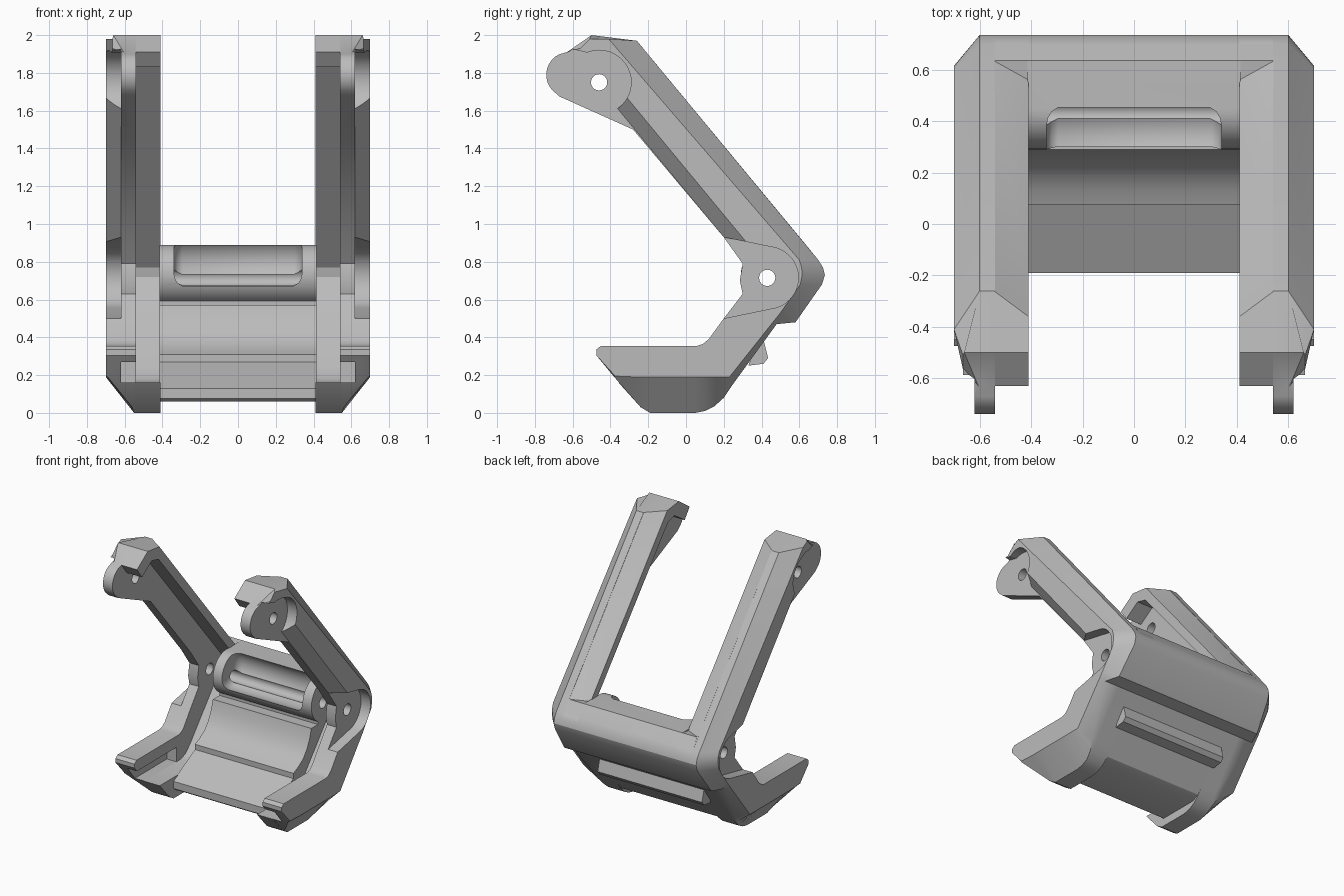
import bpy, bmesh
from math import sin, cos, radians

cube = bpy.data.objects.get("Cube")
if cube:
    bpy.data.objects.remove(cube)

grey = bpy.data.materials.new("matte grey")
grey.use_nodes = True
grey.diffuse_color = (0.5, 0.5, 0.5, 1)
grey.node_tree.nodes["Principled BSDF"].inputs["Base Color"].default_value = (0.5, 0.5, 0.5, 1)

UPPER, LOWER = (-0.46, 1.75), (0.43, 0.715)   # pin centres (y, z)


def loft(name, rings):
    """Closed solid through matching rings of points."""
    bm = bmesh.new()
    loops = [[bm.verts.new(p) for p in ring] for ring in rings]
    for a, b in zip(loops, loops[1:]):
        for i in range(len(a)):
            j = (i + 1) % len(a)
            bm.faces.new((a[i], a[j], b[j], b[i]))
    bm.faces.new(loops[0])
    bm.faces.new(loops[-1][::-1])
    bmesh.ops.recalc_face_normals(bm, faces=bm.faces)
    mesh = bpy.data.meshes.new(name)
    bm.to_mesh(mesh)
    bm.free()
    mesh.materials.append(grey)
    ob = bpy.data.objects.new(name, mesh)
    bpy.context.collection.objects.link(ob)
    return ob


def at_x(profile, x):
    return [(x, y, z) for y, z in profile]


def prism(name, profile, x0, x1):
    return loft(name, [at_x(profile, x0), at_x(profile, x1)])


def arc(centre, r, a0, a1, n=16):
    angles = [radians(a0 + (a1 - a0) * i / n) for i in range(n + 1)]
    return [(centre[0] + r * cos(a), centre[1] + r * sin(a)) for a in angles]


def activate(ob):
    bpy.ops.object.select_all(action='DESELECT')
    ob.select_set(True)
    bpy.context.view_layer.objects.active = ob


def cut(ob, cutter):
    mod = ob.modifiers.new("cut", 'BOOLEAN')
    mod.operation, mod.solver, mod.object = 'DIFFERENCE', 'EXACT', cutter
    activate(ob)
    bpy.ops.object.modifier_apply(modifier=mod.name)
    bpy.data.objects.remove(cutter)


def cut_pin(ob, pin):
    cut(ob, prism("pin_cutter", arc(pin, 0.043, 0, 345, 23), -0.8, 0.8))


def finish(ob, mirrored=False):
    activate(ob)
    bpy.ops.object.shade_smooth_by_angle(angle=radians(28))
    if mirrored:
        mod = ob.modifiers.new("mirror", 'MIRROR')
        mod.use_mirror_merge = False


# Back and bottom edge of the frame: y, z, chamfer start x, inset y, inset z
edge = [(-0.50, 2.0, 0.66, -0.51, 1.98), (-0.26, 1.97, 0.60, -0.41, 1.98),
        (0.70, 0.81, 0.60, 0.60, 0.81), (0.725, 0.77, 0.60, 0.612, 0.77),
        (0.735, 0.73, 0.60, 0.615, 0.73), (0.72, 0.68, 0.60, 0.605, 0.68),
        (0.58, 0.48, 0.62, 0.50, 0.53), (0.48, 0.47, 0.66, 0.46, 0.48),
        (0.24, 0.14, 0.58, 0.23, 0.19), (0.20, 0.08, 0.56, 0.21, 0.19),
        (0.15, 0.035, 0.55, 0.16, 0.19), (0.10, 0.01, 0.55, 0.10, 0.19),
        (0.05, 0.0, 0.55, 0.05, 0.19), (-0.19, 0.0, 0.55, -0.19, 0.19),
        (-0.24, 0.03, 0.56, -0.26, 0.19), (-0.38, 0.19, 0.69, -0.375, 0.195)]
spine = [p[:2] for p in edge]

# Front edge of the frame, from foot tip up to the upper lug
front = [(-0.475, 0.305), (-0.475, 0.335), (-0.45, 0.355), (0.06, 0.355), (0.09, 0.365), (0.12, 0.39),
         (0.2, 0.5), (0.3, 0.63), (0.285, 0.70), (0.3, 0.79), (0.2, 0.93), (-0.28, 1.5), (-0.67, 1.675)]
front += arc((-0.62, 1.79), 0.12, 235, 115, 10)
outline = edge + [(y, z, 0.69, y, z) for y, z in front] + [(-0.63, 1.91, 0.605, -0.56, 1.93)]

# Side frames: chamfered outer shell with lugs, narrower at the top tip
side = loft("side_frame", [
    [(0.665 if p[3] < -0.5 and p[4] > 1 else 0.70, p[3], p[4]) for p in outline],
    [(min(p[2], 0.66) if p[0] < -0.49 and p[1] > 1 else p[2], p[0], p[1]) for p in outline],
    at_x([p[:2] for p in outline], 0.54)])

# Slanted underside of each arm
slant = [(-0.45, 1.717), (0.30, 0.81), (0.0, 0.7), (-0.8, 1.4)]
cut(side, loft("slant_cutter", [at_x(slant, 0.62),
                                at_x([(y + 0.072, z + 0.06) for y, z in slant], 0.72)]))

# Recesses on the outside around both pins, groove inside the foot, pin holes
upper_pocket = arc(UPPER, 0.17, 112, -55) + [(-0.30, 1.40), (-0.9, 1.5), (-0.9, 1.85), (-0.62, 1.93)]
lower_pocket = arc(LOWER, 0.165, 75, -72) + [(0.2, 0.5), (0.05, 0.5), (0.05, 0.965), (0.2, 0.93)]
groove = [(-0.6, 0.16), (0.03, 0.16), (0.03, 0.27), (-0.6, 0.27)]
cut(side, prism("pocket_cutter", upper_pocket, 0.62, 0.8))
cut(side, prism("pocket_cutter", lower_pocket, 0.62, 0.8))
cut(side, prism("groove_cutter", groove, 0.5, 0.62))
for pin in (UPPER, LOWER):
    cut_pin(side, pin)
finish(side, True)

# Inner rails: bevelled strip along the back of each arm, hooked at the top, down to the foot
rail_inside = [(-0.357, 0.16), (0.08, 0.16), (0.14, 0.18), (0.2, 0.24), (0.57, 0.68),
               (0.585, 0.72), (0.575, 0.77), (-0.37, 1.89), (-0.45, 1.91), (-0.57, 1.83), (-0.63, 1.91)]
rest = spine[2:-1] + rail_inside
rail = loft("inner_rail", [
    at_x([spine[0], (-0.36, 1.982), (0.56, 0.88)] + rest, 0.41),
    at_x([spine[0], spine[1], (0.635, 0.89)] + rest, 0.545)])
finish(rail, True)

# Corner bar joining the two arms along the back
corner = prism("corner_bar", [(0.635, 0.89), (0.70, 0.81), (0.62, 0.72), (0.56, 0.88)], -0.54, 0.54)
finish(corner)

# Cross body: hinge barrel, sloped back panel, curved floor and front plate
body = [(0.635, 0.89)] + spine[2:9]
body += [(0.2, 0.085), (0.14, 0.06), (-0.17, 0.06), (-0.19, 0.075), (-0.19, 0.13), (0.075, 0.27),
         (0.075, 0.31), (0.13, 0.335), (0.19, 0.375), (0.235, 0.43), (0.27, 0.50), (0.29, 0.57)]
body += [(0.37, 0.57)] + arc((0.45, 0.73), 0.16, 240, 90, 20)
cross = prism("cross_body", body, -0.415, 0.415)

# Rounded scoop in the barrel, then the pin bore
scoop = []
for x, r in ((0.34, 0.08), (0.335, 0.105), (0.32, 0.125), (0.295, 0.138)):
    scoop.append((x, arc((0.35, 0.80), r, 0, 348, 29)))
cut(cross, loft("scoop_cutter", [at_x(p, -x) for x, p in scoop] + [at_x(p, x) for x, p in scoop[::-1]]))
cut_pin(cross, LOWER)
finish(cross)

# Rib across the lower back panel
rib = prism("back_rib", [(0.33, 0.25), (0.41, 0.26), (0.435, 0.29), (0.41, 0.39), (0.36, 0.33)], -0.44, 0.44)
finish(rib)
